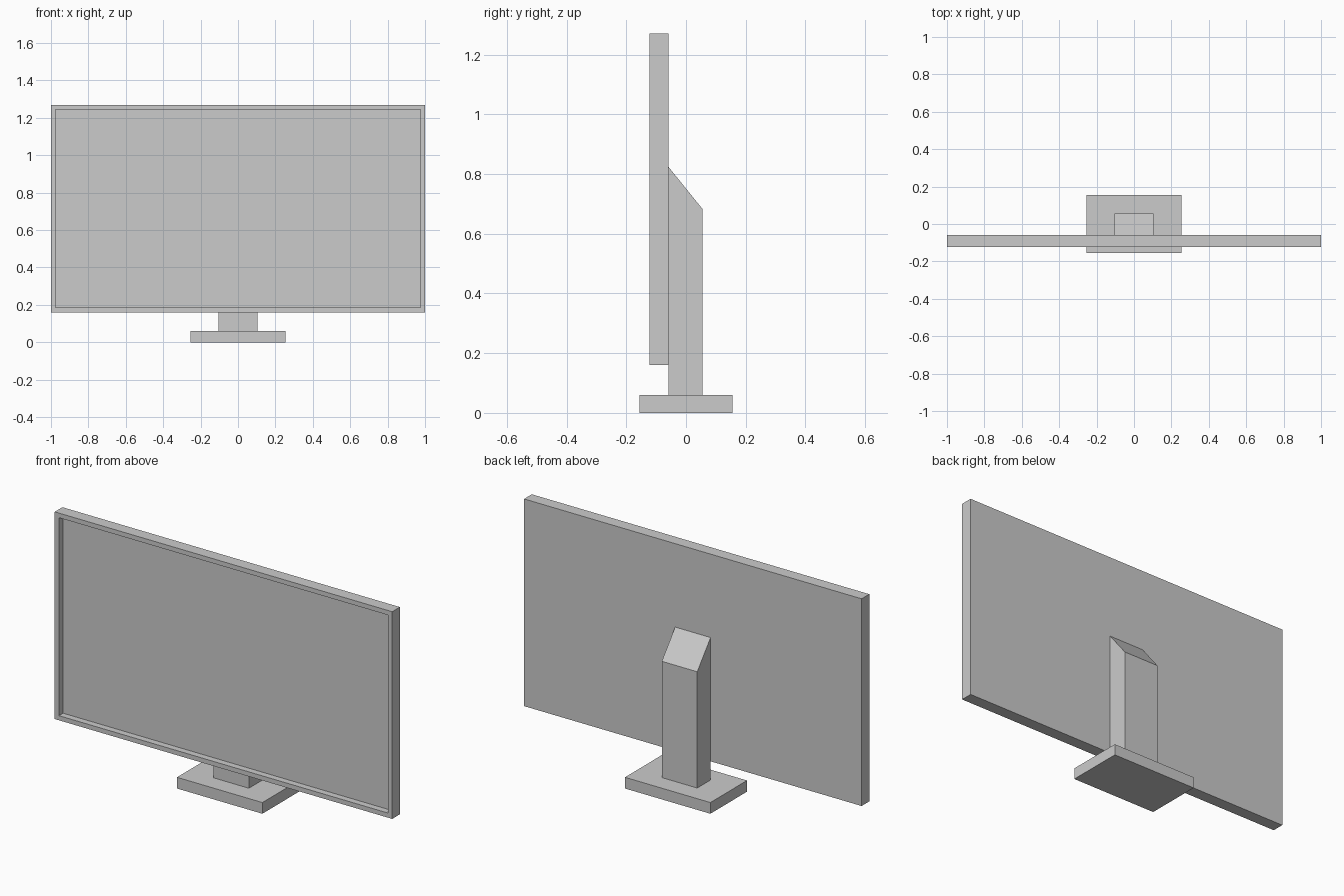
import bpy
import bmesh
from mathutils import Vector

cube = bpy.data.objects.get("Cube")
if cube:
    bpy.data.objects.remove(cube, do_unlink=True)

# Single matte grey for every part
GREY = (0.6, 0.6, 0.6, 1.0)
grey = bpy.data.materials.new("plain_grey")
grey.use_nodes = True
grey.diffuse_color = GREY
grey.node_tree.nodes["Principled BSDF"].inputs["Base Color"].default_value = GREY


def add_part(name, bm):
    bmesh.ops.recalc_face_normals(bm, faces=bm.faces)
    mesh = bpy.data.meshes.new(name)
    bm.to_mesh(mesh)
    bm.free()
    mesh.materials.append(grey)
    obj = bpy.data.objects.new(name, mesh)
    bpy.context.collection.objects.link(obj)
    return obj


def extruded_profile(half_width, profile):
    """Extrude a (y, z) side profile across x, centred on x = 0."""
    bm = bmesh.new()
    face = bm.faces.new([bm.verts.new((-half_width, y, z)) for y, z in profile])
    result = bmesh.ops.extrude_face_region(bm, geom=[face])
    moved = [v for v in result["geom"] if isinstance(v, bmesh.types.BMVert)]
    bmesh.ops.translate(bm, verts=moved, vec=(2 * half_width, 0, 0))
    return bm


def block(half_width, y0, y1, z0, z1):
    return extruded_profile(half_width, [(y0, z0), (y1, z0), (y1, z1), (y0, z1)])


# Foot plate
add_part("base", block(0.253, -0.155, 0.155, 0, 0.06))

# Upright with a sloped top meeting the back of the panel
add_part("stand", extruded_profile(
    0.105, [(-0.058, 0.06), (0.055, 0.06), (0.055, 0.683), (-0.058, 0.823)]))

# Panel with a bezel around a recessed screen
bm = block(1.0, -0.123, -0.058, 0.16, 1.27)
bmesh.ops.recalc_face_normals(bm, faces=bm.faces)
screen = min(bm.faces, key=lambda f: f.calc_center_median().y)
bmesh.ops.inset_individual(bm, faces=[screen], thickness=0.035)
result = bmesh.ops.extrude_face_region(bm, geom=[screen])
inner = [v for v in result["geom"] if isinstance(v, bmesh.types.BMVert)]
bmesh.ops.translate(bm, verts=inner, vec=Vector((0, 0.035, 0)))
if screen.is_valid:
    bmesh.ops.delete(bm, geom=[screen], context="FACES_ONLY")
add_part("display_panel", bm)
